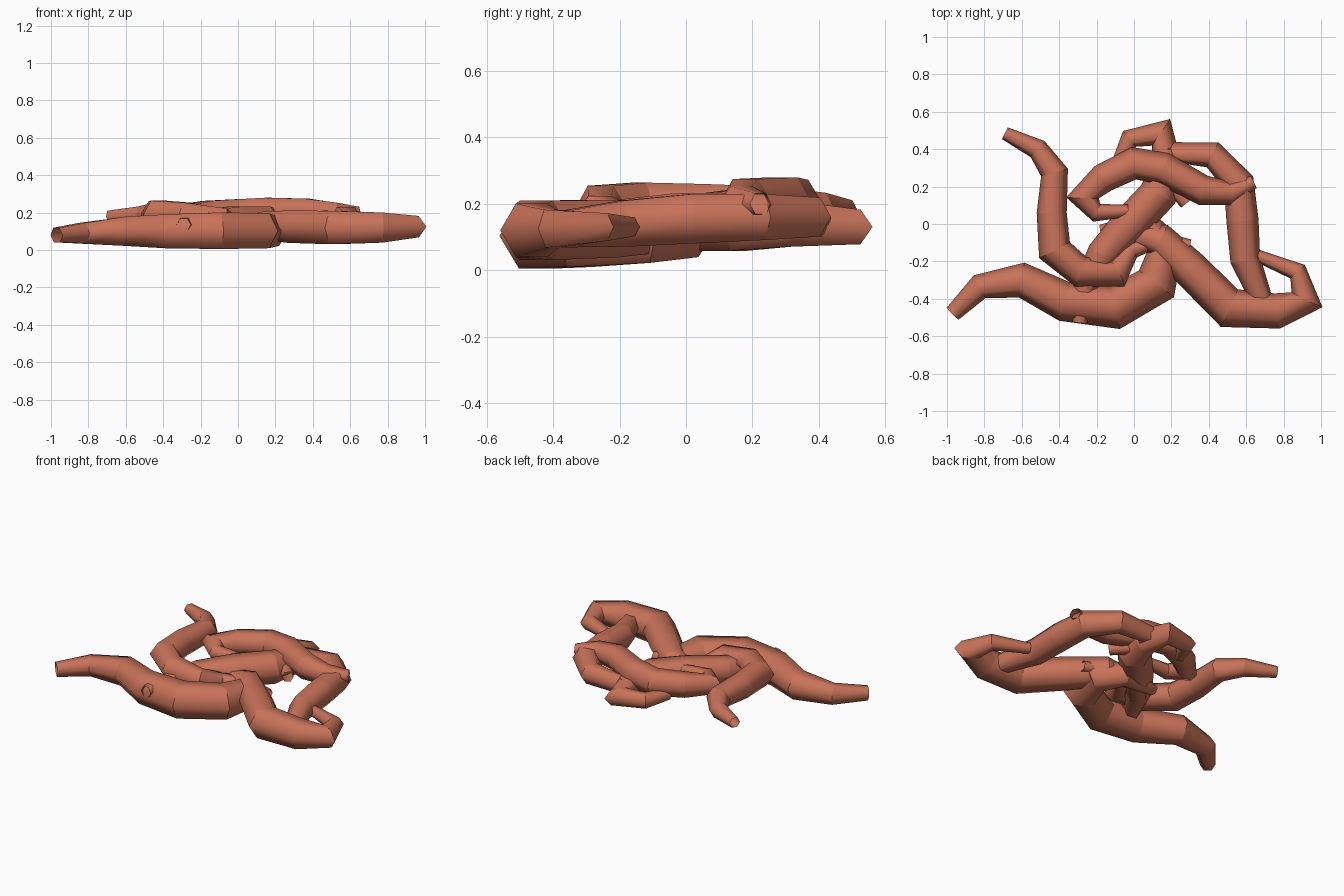
import bpy, bmesh, math
from mathutils import Vector

SIDES = 6
mat = bpy.data.materials.new("terracotta")
mat.diffuse_color = (0.58, 0.17, 0.10, 1)


def tube(name, pts):
    """Open hexagonal tube with mitred bends; pts are (x, y, z, radius)."""
    P = [Vector(p[:3]) for p in pts]
    bm = bmesh.new()
    rings = []
    for i, p in enumerate(P):
        a = (p - P[i - 1]).normalized() if i else None
        b = (P[i + 1] - p).normalized() if i < len(P) - 1 else None
        a, b = a or b, b or a
        t = (a + b).normalized()
        mitre = min(1.6, 1 / max(0.1, t.dot(a)))
        side = t.cross(Vector((0, 0, 1))).normalized()
        up = side.cross(t)
        r = pts[i][3]
        rings.append([bm.verts.new(p + side * r * mitre * math.cos(k * math.tau / SIDES)
                                   + up * r * math.sin(k * math.tau / SIDES))
                      for k in range(SIDES)])
    for r0, r1 in zip(rings, rings[1:]):
        for k in range(SIDES):
            n = (k + 1) % SIDES
            f = bm.faces.new((r0[k], r0[n], r1[n], r1[k]))
            f.smooth = True
    # round shading across each segment, crisp break at each bend
    for r in rings:
        for k in range(SIDES):
            e = bm.edges.get((r[k], r[(k + 1) % SIDES]))
            e.smooth = False
    bmesh.ops.recalc_face_normals(bm, faces=bm.faces)
    me = bpy.data.meshes.new(name)
    bm.to_mesh(me)
    bm.free()
    me.materials.append(mat)
    ob = bpy.data.objects.new(name, me)
    bpy.context.collection.objects.link(ob)
    return ob


# front left strand, its far end running under the middle
tube("front_left_strand", [
    (-0.97, -0.48, 0.08, 0.045), (-0.825, -0.335, 0.09, 0.065), (-0.60, -0.30, 0.10, 0.09),
    (-0.37, -0.415, 0.10, 0.105), (-0.10, -0.445, 0.103, 0.113), (0.12, -0.32, 0.103, 0.108),
    (0.17, -0.12, 0.10, 0.09), (0.06, 0.0, 0.10, 0.07), (-0.18, -0.04, 0.10, 0.035)])

# front right strand with the thin hook at its tip
tube("front_right_strand", [
    (-0.03, -0.05, 0.12, 0.05), (0.14, -0.085, 0.13, 0.085), (0.30, -0.24, 0.125, 0.1),
    (0.51, -0.45, 0.12, 0.103), (0.765, -0.465, 0.12, 0.093), (0.925, -0.405, 0.125, 0.066),
    (0.875, -0.255, 0.13, 0.048), (0.66, -0.17, 0.13, 0.033)])

# right strand, climbing from below the front strand to the back
tube("right_strand", [
    (0.68, -0.40, 0.12, 0.06), (0.595, -0.19, 0.14, 0.08), (0.58, 0.02, 0.155, 0.086),
    (0.56, 0.22, 0.16, 0.08), (0.42, 0.37, 0.16, 0.068), (0.21, 0.38, 0.15, 0.055),
    (0.19, 0.22, 0.14, 0.045), (0.28, 0.11, 0.14, 0.035)])

# back arch lying on top
tube("back_arch", [
    (-0.03, 0.07, 0.19, 0.033), (-0.20, 0.06, 0.19, 0.046), (-0.275, 0.14, 0.19, 0.062),
    (-0.165, 0.245, 0.195, 0.078), (0.0, 0.325, 0.20, 0.083), (0.16, 0.295, 0.205, 0.086),
    (0.37, 0.18, 0.205, 0.08), (0.52, 0.165, 0.20, 0.062), (0.64, 0.225, 0.20, 0.036)])

# middle strand, hooked at the back and poking out at the front
tube("middle_strand", [
    (-0.29, -0.53, 0.135, 0.038), (-0.265, -0.34, 0.13, 0.06), (-0.17, -0.165, 0.14, 0.085),
    (-0.02, 0.0, 0.145, 0.1), (0.13, 0.16, 0.145, 0.1), (0.175, 0.32, 0.14, 0.08),
    (0.145, 0.49, 0.13, 0.06), (-0.025, 0.455, 0.135, 0.048), (-0.09, 0.31, 0.14, 0.035)])

# left strand, curling under the middle
tube("left_strand", [
    (-0.69, 0.485, 0.18, 0.035), (-0.515, 0.40, 0.185, 0.055), (-0.425, 0.275, 0.19, 0.07),
    (-0.44, 0.06, 0.19, 0.08), (-0.425, -0.14, 0.19, 0.085), (-0.285, -0.255, 0.185, 0.08),
    (-0.09, -0.265, 0.165, 0.068), (-0.02, -0.14, 0.13, 0.05), (0.13, -0.08, 0.12, 0.04),
    (0.30, -0.115, 0.12, 0.033)])
